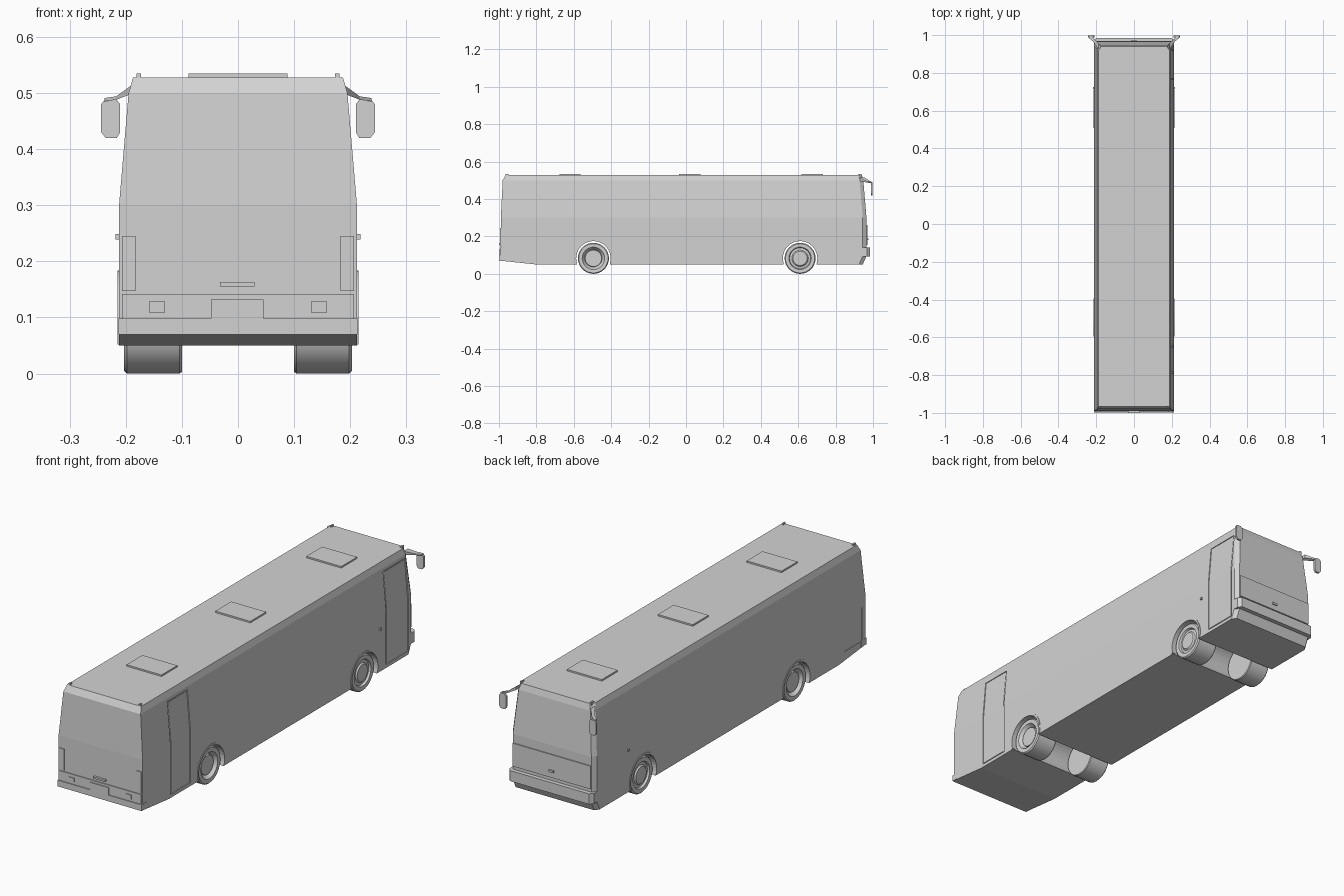
import bpy, bmesh, math
from mathutils import Vector

if "Cube" in bpy.data.objects:
    bpy.data.objects.remove(bpy.data.objects["Cube"])

grey = bpy.data.materials.new("plain_grey")
grey.use_nodes = True
COLOR = (0.65, 0.65, 0.65, 1)
grey.diffuse_color = COLOR
grey.node_tree.nodes["Principled BSDF"].inputs["Base Color"].default_value = COLOR


def finish(name, bm):
    bmesh.ops.recalc_face_normals(bm, faces=bm.faces)
    mesh = bpy.data.meshes.new(name)
    bm.to_mesh(mesh)
    bm.free()
    mesh.materials.append(grey)
    ob = bpy.data.objects.new(name, mesh)
    bpy.context.scene.collection.objects.link(ob)
    return ob


def loft(name, rings):
    """Skin matching rings of points and cap both ends."""
    bm = bmesh.new()
    rows = [[bm.verts.new(p) for p in ring] for ring in rings]
    n = len(rows[0])
    for a, b in zip(rows, rows[1:]):
        for i in range(n):
            j = (i + 1) % n
            bm.faces.new((a[i], a[j], b[j], b[i]))
    bm.faces.new(rows[0])
    bm.faces.new(rows[-1])
    return finish(name, bm)


def prism(name, pts, axis, lo, hi):
    """Extrude a 2D outline along the x, y or z axis."""
    place = {"x": lambda p, t: (t, p[0], p[1]),
             "y": lambda p, t: (p[0], t, p[1]),
             "z": lambda p, t: (p[0], p[1], t)}[axis]
    return loft(name, [[place(p, t) for p in pts] for t in (lo, hi)])


def box(name, x0, x1, y0, y1, z0, z1):
    return prism(name, [(x0, y0), (x1, y0), (x1, y1), (x0, y1)], "z", z0, z1)


def circle(cy, cz, r, n=32):
    return [(cy + r * math.cos(math.tau * i / n), cz + r * math.sin(math.tau * i / n))
            for i in range(n)]


def cut(target, cutter):
    mod = target.modifiers.new("cut", "BOOLEAN")
    mod.operation = "DIFFERENCE"
    mod.solver = "EXACT"
    mod.object = cutter
    cutter.hide_render = True
    bpy.context.view_layer.objects.active = target
    bpy.ops.object.modifier_apply(modifier=mod.name)
    bpy.data.objects.remove(cutter)


# Body shell: stacked outlines with narrow chamfered corners at the cab end
KINK = -0.8


def outline(z, w, yb, yf, z_tail=None):
    zt = z if z_tail is None else z_tail
    c, d = 0.014, 0.02
    return [(-w, yb, zt), (w, yb, zt), (w, KINK, z), (w, yf - d, z),
            (w - c, yf, z), (c - w, yf, z), (-w, yf - d, z), (-w, KINK, z)]


layers = [outline(0.05, 0.212, -0.99, 0.945, 0.07),
          outline(0.095, 0.212, -0.99, 0.965),
          outline(0.30, 0.212, -0.99, 0.965),
          outline(0.50, 0.195, -0.98, 0.948),
          outline(0.528, 0.187, -0.965, 0.94)]
bm = bmesh.new()
rows = [[bm.verts.new(p) for p in ring] for ring in layers]
for a, b in zip(rows, rows[1:]):
    for i in range(8):
        j = (i + 1) % 8
        bm.faces.new((a[i], a[j], b[j], b[i]))
low = rows[0]
bm.faces.new((low[0], low[1], low[2], low[7]))
bm.faces.new(low[2:8])
bm.faces.new(rows[-1])
bmesh.ops.triangulate(bm, faces=bm.faces)
body = finish("body", bm)

# Wheel wells run straight through
AXLES = {"rear": -0.495, "front": 0.61}
for cy in AXLES.values():
    cut(body, prism("well_cutter", circle(cy, 0.083, 0.094, 40), "x", -0.3, 0.3))

# Recessed passenger doors follow the side slope
side = [(0.208, 0.065), (0.208, 0.30), (0.1925, 0.485), (0.3, 0.485), (0.3, 0.065)]
for y0, y1 in ((-0.79, -0.645), (0.765, 0.925)):
    cut(body, prism("door_cutter", side, "y", y0, y1))
for tag, y0, y1 in (("rear", -0.784, -0.651), ("front", 0.771, 0.919)):
    leaf = [(0.200, 0.07), (0.200, 0.30), (0.185, 0.479), (0.1945, 0.479),
            (0.2105, 0.30), (0.2105, 0.07)]
    prism(tag + "_door", leaf, "y", y0, y1)

# Service hatch on the other side
cut(body, box("hatch_cutter", -0.3, -0.2095, -0.965, -0.84, 0.095, 0.25))

# Wheels, turned from a profile of (distance outward, radius)
def wheel(name, s, cy, profile):
    rings = [[(s * x, y, z) for y, z in circle(cy, 0.083, r)] for x, r in profile]
    ob = loft(name, rings)
    bpy.ops.object.select_all(action="DESELECT")
    ob.select_set(True)
    bpy.context.view_layer.objects.active = ob
    bpy.ops.object.shade_smooth_by_angle(angle=math.radians(30))


hub = {"rear": [(0.202, 0.06), (0.190, 0.052), (0.182, 0.046), (0.192, 0.044)],
       "front": [(0.202, 0.06), (0.193, 0.056), (0.195, 0.044), (0.201, 0.038)]}
tyre = [(0.1, 0.06), (0.1, 0.08), (0.104, 0.083), (0.198, 0.083), (0.203, 0.078)]
for s, tag in ((1, "left"), (-1, "right")):
    for end, cy in AXLES.items():
        wheel(f"{end}_{tag}_wheel", s, cy, tyre + hub[end])
        # Arch trim: a thin half ring round the opening
        ring = []
        for r, flip in ((0.101, 1), (0.092, -1)):
            ang = [math.radians(-18 + 216 * i / 24) for i in range(25)][::flip]
            ring += [(cy + r * math.cos(t), 0.083 + r * math.sin(t)) for t in ang]
        prism(f"{end}_{tag}_arch", ring, "x", s * 0.200, s * 0.2145)

    # Mirror: sloping arm and hanging plate with cut corners
    arm = [[(s * x, y + dy, z + dz) for dy, dz in ((-a, -b), (a, -b), (a, b), (-a, b))]
           for x, y, z, a, b in ((0.188, 0.94, 0.507, 0.016, 0.008),
                                 (0.217, 0.977, 0.491, 0.010, 0.003),
                                 (0.238, 0.99, 0.488, 0.007, 0.003))]
    loft(tag + "_mirror_arm", arm)
    plate = [(0.216, 0.42), (0.236, 0.42), (0.244, 0.43), (0.244, 0.48),
             (0.236, 0.49), (0.218, 0.49), (0.210, 0.48), (0.210, 0.43)]
    prism(tag + "_mirror", [(s * x, z) for x, z in plate], "y", 0.988, 0.998)

    # Lamps and markers
    box(tag + "_side_marker", s * 0.21, s * 0.218, 0.715, 0.725, 0.239, 0.249)
    box(tag + "_tail_lamp", s * 0.183, s * 0.207, -0.994, -0.98, 0.147, 0.245)
    box(tag + "_reflector", s * 0.13, s * 0.159, -0.997, -0.98, 0.109, 0.128)
    for end, y in (("rear", -0.957), ("front", 0.93)):
        box(f"{end}_{tag}_roof_lamp", s * 0.173, s * 0.181, y - 0.008, y + 0.008, 0.52, 0.535)

# Roof hatches
for i, y in enumerate((-0.62, 0.02, 0.675)):
    box(f"roof_hatch_{i + 1}", -0.088, 0.088, y - 0.057, y + 0.057, 0.525, 0.535)

# Tail end: bumper, lower panel, number plate mount and handle
box("tail_bumper", -0.213, 0.213, -0.998, -0.96, 0.07, 0.098)
box("tail_panel", -0.207, 0.207, -0.994, -0.97, 0.098, 0.142)
box("plate_mount", -0.048, 0.045, -0.998, -0.97, 0.098, 0.132)
box("tail_handle", -0.032, 0.029, -1.0, -0.97, 0.155, 0.163)

# Cab end: bumper, panel under the windscreen and a small wiper stub
nose = [(-0.213, 0.94), (0.213, 0.94), (0.213, 0.968), (0.2, 0.984), (-0.2, 0.984), (-0.213, 0.968)]
prism("nose_bumper", nose, "z", 0.092, 0.14)
box("nose_panel", -0.197, 0.197, 0.95, 0.970, 0.155, 0.26)
box("nose_handle", -0.012, 0.012, 0.95, 0.975, 0.18, 0.19)
